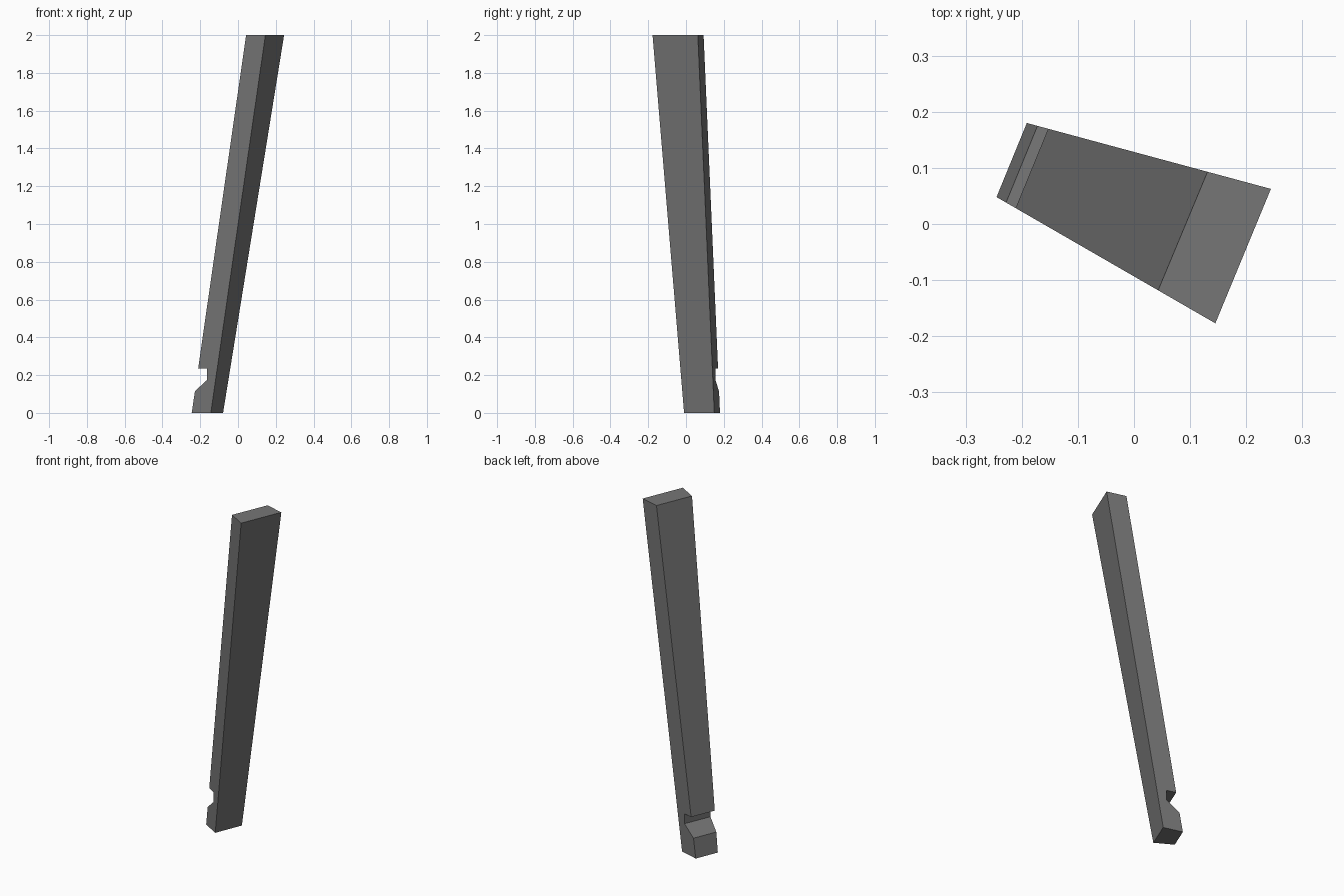
import bpy, bmesh

if "Cube" in bpy.data.objects:
    bpy.data.objects.remove(bpy.data.objects["Cube"])

# one grey colour
grey = bpy.data.materials.new("grey")
grey.diffuse_color = (0.18, 0.18, 0.18, 1)
grey.use_nodes = True
grey.node_tree.nodes["Principled BSDF"].inputs["Base Color"].default_value = grey.diffuse_color

# leaning post: notched profile in x,z on each of two upright, converging planes
front_profile = [(-0.245, 0), (-0.144, 0), (0.145, 2), (0.043, 2),
                 (-0.211, 0.235), (-0.163, 0.235), (-0.163, 0.175), (-0.228, 0.115)]
back_profile = [(-0.191, 0), (-0.079, 0), (0.244, 2), (0.131, 2),
                (-0.153, 0.235), (-0.099, 0.235), (-0.099, 0.175), (-0.172, 0.115)]


def front_y(x):
    return 0.048 - 0.577 * (x + 0.245)


def back_y(x):
    return 0.18 - 0.27 * (x + 0.191)


bm = bmesh.new()
front = [bm.verts.new((x, front_y(x), z)) for x, z in front_profile]
back = [bm.verts.new((x, back_y(x), z)) for x, z in back_profile]
bm.faces.new(front)
bm.faces.new(back[::-1])
n = len(front)
for i in range(n):
    j = (i + 1) % n
    bm.faces.new((front[i], back[i], back[j], front[j]))
bmesh.ops.recalc_face_normals(bm, faces=bm.faces)

mesh = bpy.data.meshes.new("leaning_post")
bm.to_mesh(mesh)
bm.free()
mesh.materials.append(grey)
post = bpy.data.objects.new("leaning_post", mesh)
bpy.context.collection.objects.link(post)
